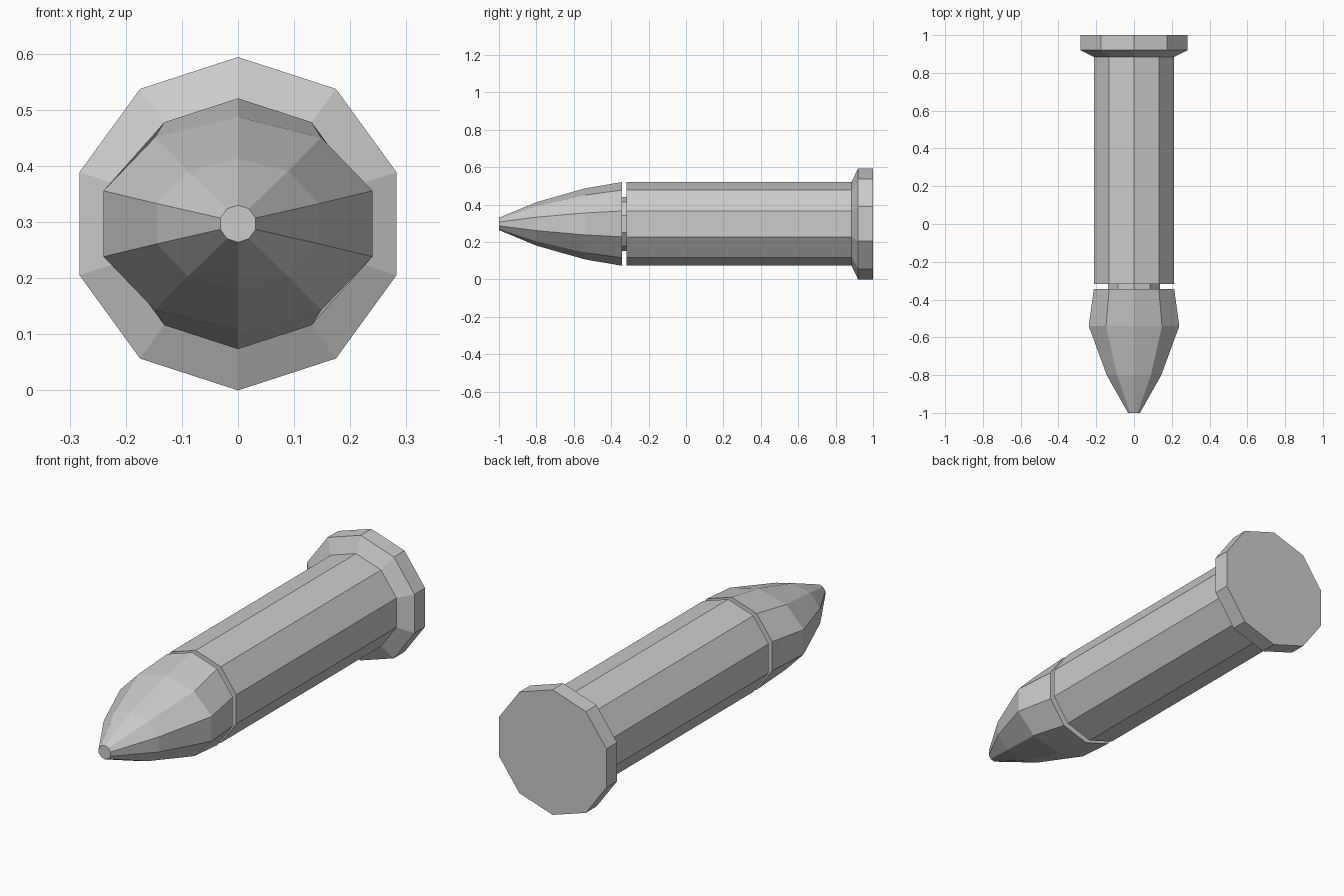
import bpy, bmesh, math

if "Cube" in bpy.data.objects:
    bpy.data.objects.remove(bpy.data.objects["Cube"])

SIDES = 10
CZ = 0.297


def loft(name, rings):
    """Closed ten-sided solid along y; each ring is (y, x radius, z radius)."""
    bm = bmesh.new()
    loops = []
    for y, rx, rz in rings:
        loops.append([bm.verts.new((rx * math.sin(2 * math.pi * i / SIDES), y,
                                    CZ + rz * math.cos(2 * math.pi * i / SIDES)))
                      for i in range(SIDES)])
    for a, b in zip(loops, loops[1:]):
        for i in range(SIDES):
            j = (i + 1) % SIDES
            bm.faces.new((a[i], a[j], b[j], b[i]))
    bm.faces.new(loops[0])
    bm.faces.new(loops[-1])
    bmesh.ops.recalc_face_normals(bm, faces=bm.faces)
    mesh = bpy.data.meshes.new(name)
    bm.to_mesh(mesh)
    bm.free()
    obj = bpy.data.objects.new(name, mesh)
    bpy.context.collection.objects.link(obj)
    return obj


R, RIM, NECK = 0.2235, 0.297, 0.145

# Pointed tip, bulging sideways, with a blunt nose
tip = [(-1.0, 0.033, 0.033), (-0.8, 0.152, 0.116),
       (-0.54, 0.252, 0.19), (-0.343, R, R)]
# Narrow groove, straight case, then flared base rim
groove = [(-0.343, NECK, NECK), (-0.317, NECK, NECK)]
case = [(-0.317, R, R), (0.885, R, R)]
rim = [(0.92, RIM, RIM), (1.0, RIM, RIM)]

loft("cartridge", tip + groove + case + rim)
